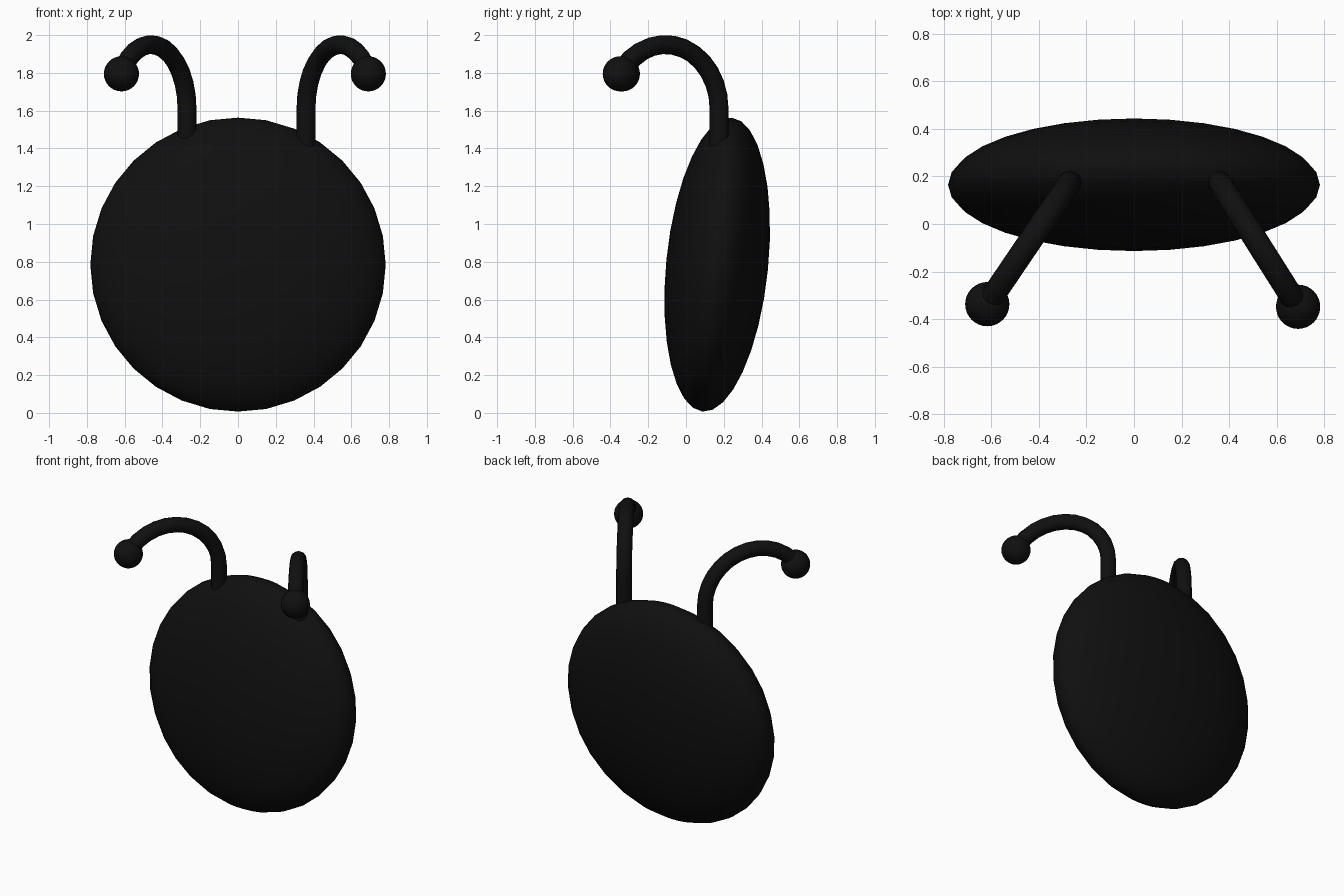
import bpy, math

if "Cube" in bpy.data.objects:
    bpy.data.objects.remove(bpy.data.objects["Cube"])

black = bpy.data.materials.new("matte black")
black.diffuse_color = (0.005, 0.005, 0.005, 1)
black.use_nodes = True
black.node_tree.nodes["Principled BSDF"].inputs["Base Color"].default_value = black.diffuse_color


def finish(name):
    ob = bpy.context.object
    ob.name = name
    ob.data.materials.clear()
    ob.data.materials.append(black)
    bpy.ops.object.shade_smooth_by_angle(angle=math.radians(40))
    return ob


def ball(name, location, scale, tilt=0.0, segments=32, rings=16):
    bpy.ops.mesh.primitive_uv_sphere_add(segments=segments, ring_count=rings, radius=1,
                                         location=location, rotation=(tilt, 0, 0))
    bpy.context.object.scale = scale
    return finish(name)


def antenna(side, base, tip):
    # Upright stalk that bends over in a circular arc towards the tip
    dx, dy = tip[0] - base[0], tip[1] - base[1]
    length = math.hypot(dx, dy)
    ux, uy = dx / length, dy / length
    r, z_arc = 0.34, 1.61
    profile = [(0, 1.36)]
    for i in range(13):
        a = math.radians(180 - i * 140 / 12)
        profile.append((r + r * math.cos(a), z_arc + r * math.sin(a)))
    curve = bpy.data.curves.new(side + "_antenna", 'CURVE')
    curve.dimensions = '3D'
    curve.bevel_depth = 0.05
    curve.bevel_resolution = 4
    curve.use_fill_caps = True
    spline = curve.splines.new('POLY')
    spline.points.add(len(profile) - 1)
    for p, (s, z) in zip(spline.points, profile):
        p.co = (base[0] + ux * s, base[1] + uy * s, z, 1)
    ob = bpy.data.objects.new(side + "_antenna", curve)
    bpy.context.collection.objects.link(ob)
    bpy.ops.object.select_all(action='DESELECT')
    ob.select_set(True)
    bpy.context.view_layer.objects.active = ob
    bpy.ops.object.convert(target='MESH')
    finish(side + "_antenna")
    # Round bobble on the tip
    ball(side + "_bobble", tip, (0.093, 0.093, 0.093))


# Flattened round body, leaning back slightly
ball("body", (0, 0.165, 0.785), (0.782, 0.27, 0.782), tilt=-0.1)

antenna("left", (-0.27, 0.175), (-0.617, -0.337, 1.795))
antenna("right", (0.36, 0.175), (0.69, -0.348, 1.795))
